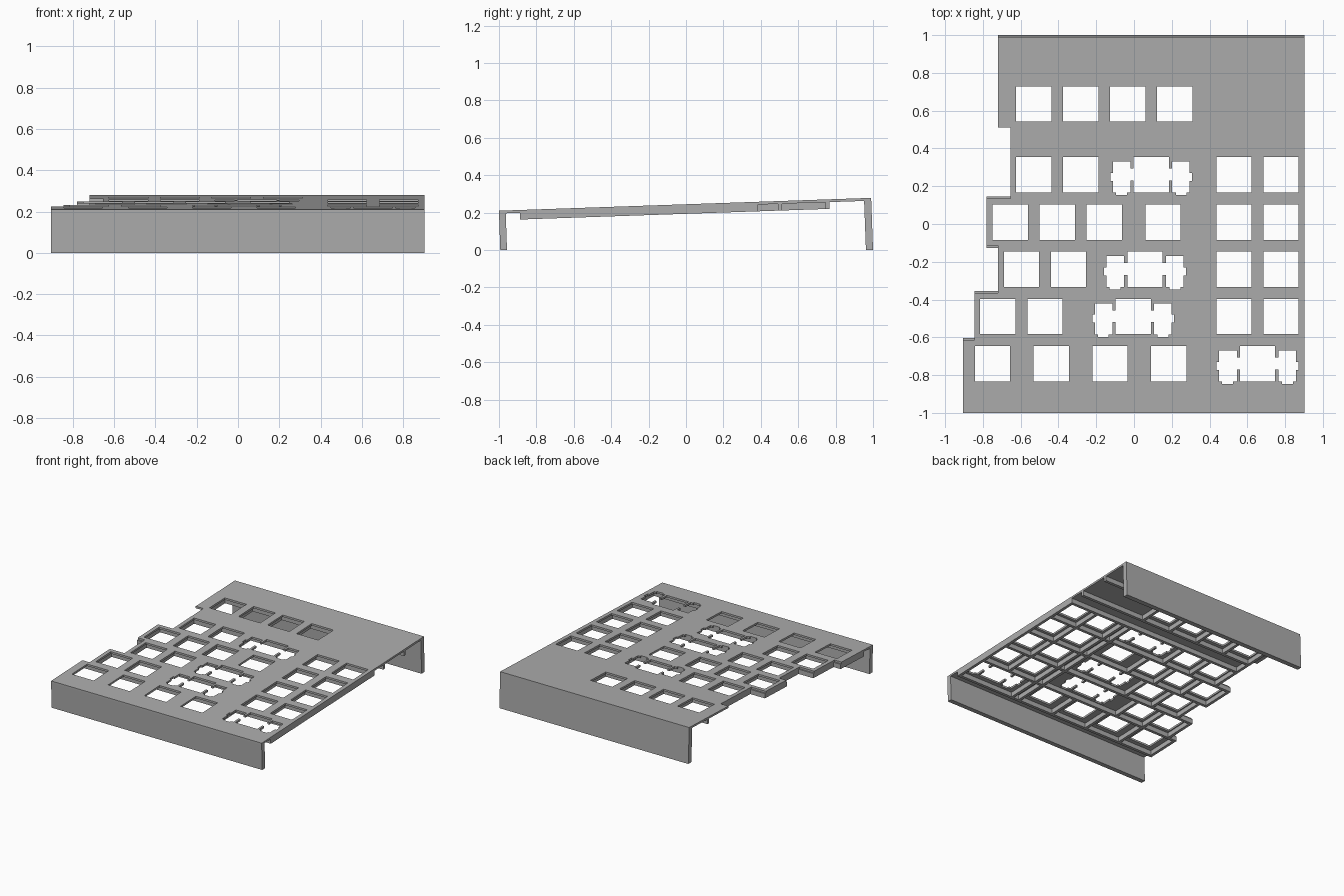
import bpy, bmesh

if "Cube" in bpy.data.objects:
    bpy.data.objects.remove(bpy.data.objects["Cube"], do_unlink=True)

GREY = (0.42, 0.42, 0.42, 1)
mat = bpy.data.materials.new("plain grey")
mat.use_nodes = True
mat.diffuse_color = GREY
mat.node_tree.nodes["Principled BSDF"].inputs["Base Color"].default_value = GREY

U = 0.249           # key pitch
H = 0.0935          # half of a switch opening
RIGHT, MID, PAD = 0.903, 0.34, 0.405
RIB = 0.022


def top_z(y):
    return 0.245 + 0.0345 * y


def finish(bm, name):
    bmesh.ops.recalc_face_normals(bm, faces=bm.faces)
    mesh = bpy.data.meshes.new(name)
    bm.to_mesh(mesh)
    bm.free()
    mesh.materials.append(mat)
    obj = bpy.data.objects.new(name, mesh)
    bpy.context.collection.objects.link(obj)
    return obj


def sloped_slab(name, solid, cuts, upper, lower):
    """Sloping slab covering the solid rectangles minus the cut rectangles."""
    rects = solid + cuts
    xs = sorted({round(v, 4) for r in rects for v in r[:2]})
    ys = sorted({round(v, 4) for r in rects for v in r[2:]})

    def inside(x, y, group):
        return any(a < x < b and c < y < d for a, b, c, d in group)

    bm = bmesh.new()
    verts = {}

    def vert(x, y):
        if (x, y) not in verts:
            verts[x, y] = bm.verts.new((x, y, top_z(y) - upper))
        return verts[x, y]

    for x0, x1 in zip(xs, xs[1:]):
        for y0, y1 in zip(ys, ys[1:]):
            cx, cy = (x0 + x1) / 2, (y0 + y1) / 2
            if inside(cx, cy, solid) and not inside(cx, cy, cuts):
                bm.faces.new([vert(x0, y0), vert(x1, y0), vert(x1, y1), vert(x0, y1)])
    ext = bmesh.ops.extrude_face_region(bm, geom=bm.faces[:], use_keep_orig=True)
    moved = [g for g in ext["geom"] if isinstance(g, bmesh.types.BMVert)]
    bmesh.ops.translate(bm, verts=moved, vec=(0, 0, upper - lower))
    bmesh.ops.dissolve_limit(bm, angle_limit=0.01, verts=bm.verts[:], edges=bm.edges[:])
    return finish(bm, name)


def wall(name, x0, x1, profile):
    """Upright wall: a profile in y and z swept along x."""
    bm = bmesh.new()
    face = bm.faces.new([bm.verts.new((x0, y, z)) for y, z in profile])
    ext = bmesh.ops.extrude_face_region(bm, geom=[face], use_keep_orig=True)
    moved = [g for g in ext["geom"] if isinstance(g, bmesh.types.BMVert)]
    bmesh.ops.translate(bm, verts=moved, vec=(x1 - x0, 0, 0))
    return finish(bm, name)


# Rows: centre y, left edge, key widths of the main block, widths of the side block
rows = [
    (-0.740, -0.905, [1.25] * 4, [2]),
    (-0.490, -0.845, [1, 1, 2.75], [1, 1]),
    (-0.240, -0.720, [1, 1, 2.25], [1, 1]),
    (0.010, -0.780, [1, 1, 1, 1.5], [1, 1]),
    (0.260, -0.655, [1, 1, 2], [1, 1]),
    (0.635, -0.655, [1] * 4, []),
]

holes, ribs = [], []


def add_key(cx, cy, wide):
    holes.append((cx - H, cx + H, cy - H, cy + H))
    if wide:    # stabiliser slots with their notches and link channel
        holes.append((cx - 0.11, cx + 0.11, cy - 0.03, cy + 0.033))
        for s in (-1, 1):
            for a, b, lo, hi in ((0.11, 0.203, -0.094, 0.07),
                                 (0.13, 0.187, -0.107, -0.09),
                                 (0.2, 0.216, -0.032, 0.01)):
                x0, x1 = sorted((cx + s * a, cx + s * b))
                holes.append((x0, x1, cy + lo, cy + hi))


# Openings and upright ribs between keys
for cy, left, main, side in rows:
    y0, y1 = cy - U / 2, cy + U / 2
    for start, widths in ((left, main), (PAD, side)):
        edges = [start]
        for w in widths:
            x = edges[-1]
            add_key(x + w * U / 2, cy, w >= 2)
            edges.append(x + w * U)
        for x in edges if widths else []:
            a = min(max(x - RIB / 2, left), RIGHT - RIB)
            ribs.append((a, a + RIB, y0 - RIB / 2, min(y1, 0.755)))
ribs.append((-0.655, -0.655 + RIB, 0.37, 0.51))

# Cross ribs along the row boundaries
for y, left in ((-0.877, -0.905), (-0.615, -0.905), (-0.365, -0.845), (-0.115, -0.78),
                (0.135, -0.78), (0.374, -0.655), (0.503, -0.655), (0.756, -0.72)):
    ribs.append((left, RIGHT, y - RIB / 2, y + RIB / 2))

# Stepped outline of the plate
outline = [(left, RIGHT, lo, hi) for left, lo, hi in (
    (-0.905, -1, -0.615), (-0.845, -0.615, -0.365), (-0.72, -0.365, -0.115),
    (-0.78, -0.115, 0.135), (-0.655, 0.135, 0.51), (-0.72, 0.51, 0.99))]

sloped_slab("key_plate", outline, holes, 0, 0.015)
sloped_slab("rib_grid", ribs, [], 0.0145, 0.051)

# Front and back walls, square to the sloping plate
wall("front_wall", -0.905, RIGHT,
     [(-0.993, 0), (-0.957, 0), (-0.964, 0.205), (-1, 0.205)])
wall("back_wall", -0.72, RIGHT,
     [(0.962, 0), (1, 0), (0.99, 0.275), (0.952, 0.27)])
